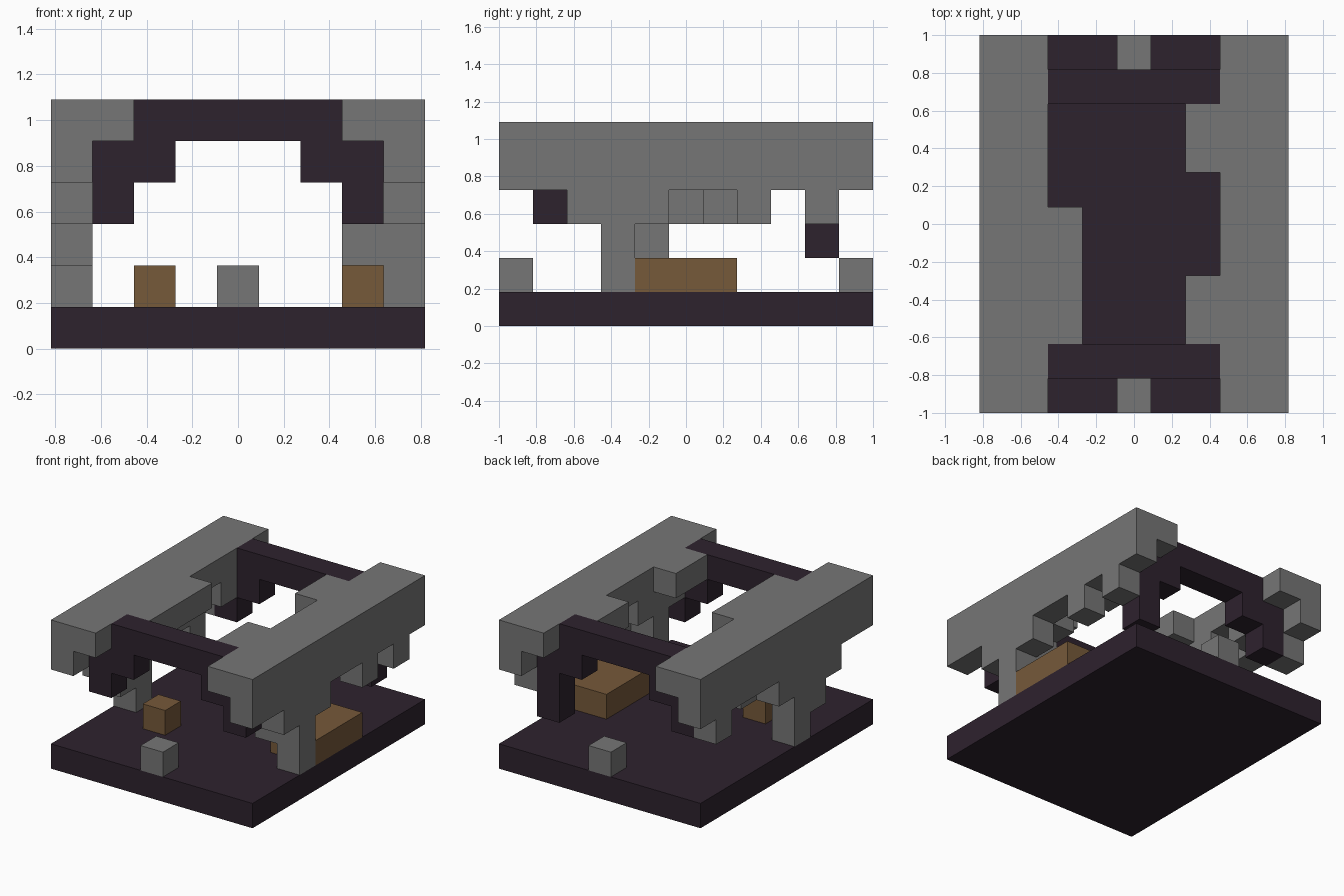
import bpy, bmesh, math
from mathutils import Vector

cube = bpy.data.objects.get("Cube")
if cube:
    bpy.data.objects.remove(cube, do_unlink=True)

U = 2 / 11                       # edge of one block
NX, NY = 9, 11                   # footprint in blocks


def material(name, rgb):
    m = bpy.data.materials.new(name)
    m.use_nodes = True
    m.diffuse_color = (*rgb, 1)
    bsdf = m.node_tree.nodes["Principled BSDF"]
    bsdf.inputs["Base Color"].default_value = (*rgb, 1)
    bsdf.inputs["Roughness"].default_value = 0.9
    return m


STONE = material("grey stone", (0.18, 0.18, 0.18))
DARK = material("dark purple stone", (0.027, 0.016, 0.027))
WOOD = material("brown wood", (0.18, 0.10, 0.042))


def box(x, y, z):
    """Cells of a block range; each argument is one index or (first, last)."""
    spans = [(v, v) if isinstance(v, int) else v for v in (x, y, z)]
    rx, ry, rz = [range(a, b + 1) for a, b in spans]
    return {(i, j, k) for i in rx for j in ry for k in rz}


def build(name, mat, *boxes):
    """Join boxes into one shell that has only its outer faces."""
    cells = set().union(*boxes)
    bm = bmesh.new()
    for cell in cells:
        for axis in range(3):
            for side in (-1, 1):
                n = Vector((0, 0, 0))
                n[axis] = side
                if tuple(int(c + d) for c, d in zip(cell, n)) in cells:
                    continue
                u = Vector((0, 0, 0))
                u[(axis + 1) % 3] = 1
                v = n.cross(u)
                mid = Vector(cell) + Vector((0.5, 0.5, 0.5)) + n / 2
                quad = [mid + (a * u + b * v) / 2
                        for a, b in ((-1, -1), (1, -1), (1, 1), (-1, 1))]
                bm.faces.new([bm.verts.new(
                    ((p.x - NX / 2) * U, (p.y - NY / 2) * U, p.z * U)) for p in quad])
    bmesh.ops.remove_doubles(bm, verts=bm.verts, dist=U / 100)
    bmesh.ops.dissolve_limit(bm, angle_limit=math.radians(1),
                             verts=bm.verts, edges=bm.edges)
    mesh = bpy.data.meshes.new(name)
    bm.to_mesh(mesh)
    bm.free()
    mesh.materials.append(mat)
    obj = bpy.data.objects.new(name, mesh)
    bpy.context.collection.objects.link(obj)


# Floor
build("floor", DARK, box((0, 8), (0, 10), 0))


# Stepped arches carrying the roof
def arch(name, row, *extra):
    build(name, DARK, box((2, 6), row, 5),
          box((1, 2), row, 4), box((6, 7), row, 4),
          box(1, row, 3), box(7, row, 3), *extra)


arch("front_arch", 1)
arch("back_arch", 9, box(7, 9, 2))

# Broken roof and wall on the -x side
build("right_wall", STONE,
      box((0, 1), (0, 10), 5), box(2, (2, 5), 5),
      box(0, (0, 10), 4), box(1, (2, 6), 4), box(1, 8, 4),
      box(0, (2, 5), 3), box(0, 9, 3), box(1, 6, 3),
      box(0, (3, 4), 2), box(0, 4, 1))

# Broken roof and wall on the +x side
build("left_wall", STONE,
      box((7, 8), (0, 10), 5), box(6, (2, 3), 5), box(6, (7, 8), 5),
      box(8, (0, 10), 4), box(7, (2, 4), 4), box(7, (7, 8), 4),
      box(8, (2, 4), 3), box(8, 7, 3), box(8, 9, 3), box(7, 3, 3),
      box((7, 8), 3, 2), box(8, 3, 1))

# Loose blocks on the floor
for end, row in (("front", 0), ("back", 10)):
    build(end + "_stone_block", STONE, box(4, row, 1))
build("wood_platform", WOOD, box((7, 8), (4, 6), 1))
build("wood_block", WOOD, box(2, 3, 1))
